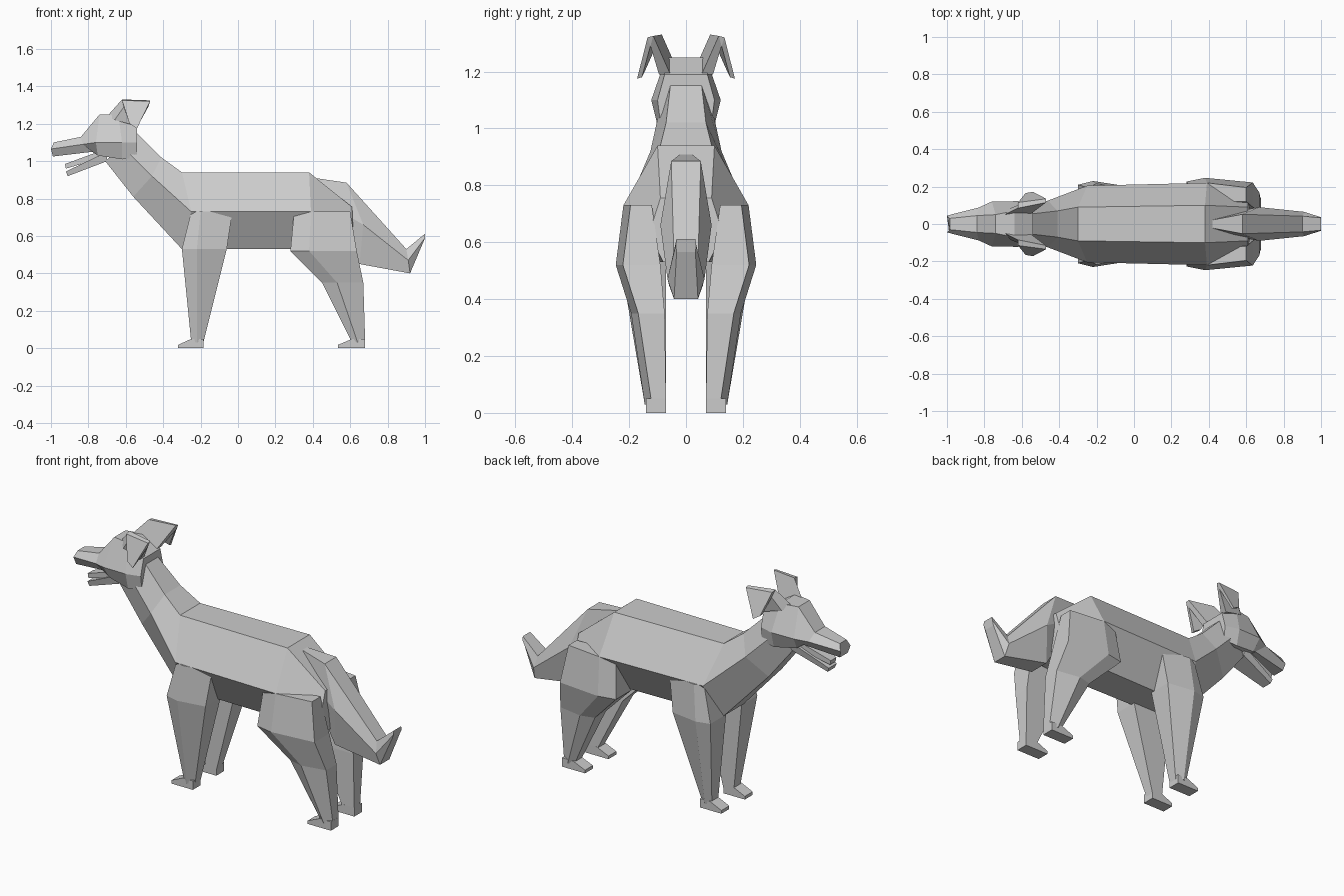
import bpy, bmesh


def loft(name, rings, mirror=False):
    """Skin a list of equal-length point rings, cap both ends."""
    bm = bmesh.new()
    vr = [[bm.verts.new(p) for p in r] for r in rings]
    n = len(vr[0])
    for a, b in zip(vr, vr[1:]):
        for i in range(n):
            j = (i + 1) % n
            bm.faces.new((a[i], a[j], b[j], b[i]))
    bm.faces.new(vr[0])
    bm.faces.new(vr[-1])
    bmesh.ops.recalc_face_normals(bm, faces=bm.faces)
    me = bpy.data.meshes.new(name)
    bm.to_mesh(me)
    bm.free()
    ob = bpy.data.objects.new(name, me)
    bpy.context.collection.objects.link(ob)
    if mirror:
        ob.modifiers.new("mirror", 'MIRROR').use_axis = (False, True, False)
    return ob


def section(*levels):
    """Symmetric ring from (x, z, half width) levels, top to bottom."""
    return ([(x, w, z) for x, z, w in levels] +
            [(x, -w, z) for x, z, w in reversed(levels)])


# Torso and neck
loft("body", [
    section((-.54, 1.15, .055), (-.62, 1.08, .09), (-.71, 1.0, .05)),
    section((-.41, 1.02, .07), (-.46, .92, .125), (-.56, .81, .06)),
    section((-.30, .94, .09), (-.25, .73, .205), (-.30, .53, .09)),
    section((.38, .94, .10), (.39, .73, .22), (.36, .53, .10)),
    section((.61, .755, .09), (.61, .63, .13), (.62, .53, .08))])

# Skull and muzzle
loft("head", [
    section((-.54, 1.19, .075), (-.54, 1.10, .10), (-.54, 1.02, .09)),
    section((-.64, 1.25, .07), (-.62, 1.10, .122), (-.62, 1.01, .10)),
    section((-.74, 1.25, .05), (-.76, 1.10, .12), (-.75, 1.03, .08)),
    section((-.84, 1.13, .045), (-.83, 1.09, .088), (-.78, 1.05, .06)),
    section((-.985, 1.10, .03), (-1.0, 1.065, .045), (-.99, 1.025, .035))])

# Open mouth
loft("lower_jaw", [section((-.70, 1.05, .07), (-.70, 1.0, .06)),
                   section((-.92, .945, .035), (-.91, .92, .03))])
loft("tongue", [section((-.72, 1.06, .05), (-.72, 1.02, .05)),
                section((-.925, .985, .025), (-.92, .96, .025))])

# Folded ears: inner panel rising, outer flap drooping
loft("ears", [
    [(-.70, .045, 1.24), (-.55, .055, 1.19), (-.55, .095, 1.19), (-.66, .085, 1.22)],
    [(-.62, .085, 1.33), (-.47, .115, 1.325), (-.48, .125, 1.29), (-.61, .105, 1.29)],
    [(-.62, .115, 1.325), (-.47, .135, 1.32), (-.48, .125, 1.29), (-.61, .105, 1.29)],
    [(-.58, .165, 1.20), (-.54, .172, 1.175), (-.54, .155, 1.18), (-.58, .145, 1.20)]],
    mirror=True)

# Bushy tail
loft("tail", [
    section((.41, .91, .02), (.50, .76, .06), (.55, .60, .04)),
    section((.58, .885, .052), (.67, .66, .09), (.65, .45, .06)),
    section((.90, .53, .042), (.91, .47, .065), (.92, .40, .042)),
    section((1.0, .612, .033), (1.0, .59, .036), (.99, .565, .033))])


def leg(name, rows, toe):
    """Rows of (z, front x, ridge x, back x, inner y, outer y); toe = front x."""
    rings = []
    for z, f, r, b, yi, yo in rows:
        rings.append([(f, yi, z), (f, yo - .02, z), (r, yo, z),
                      (b, yo - .025, z), (b, yi, z)])
    loft(name, rings, mirror=True)
    back = rows[-1][3]
    ankle = rows[-1][1]
    # paw wedge
    loft(name + "_paw", [
        [(x, y, z) for x, z in ((toe, 0), (back, 0), (back, .05),
                                (ankle, .05), (toe, .018))]
        for y in (.07, .14)], mirror=True)


leg("front_leg", [(.73, -.25, -.20, -.03, .10, .215),
                  (.53, -.30, -.22, -.06, .07, .23),
                  (.03, -.25, -.22, -.185, .07, .145)], -.32)
leg("hind_leg", [(.73, .30, .39, .60, .12, .22),
                 (.52, .28, .38, .635, .09, .247),
                 (.35, .45, .53, .67, .075, .193),
                 (.03, .61, .64, .68, .07, .145)], .535)
